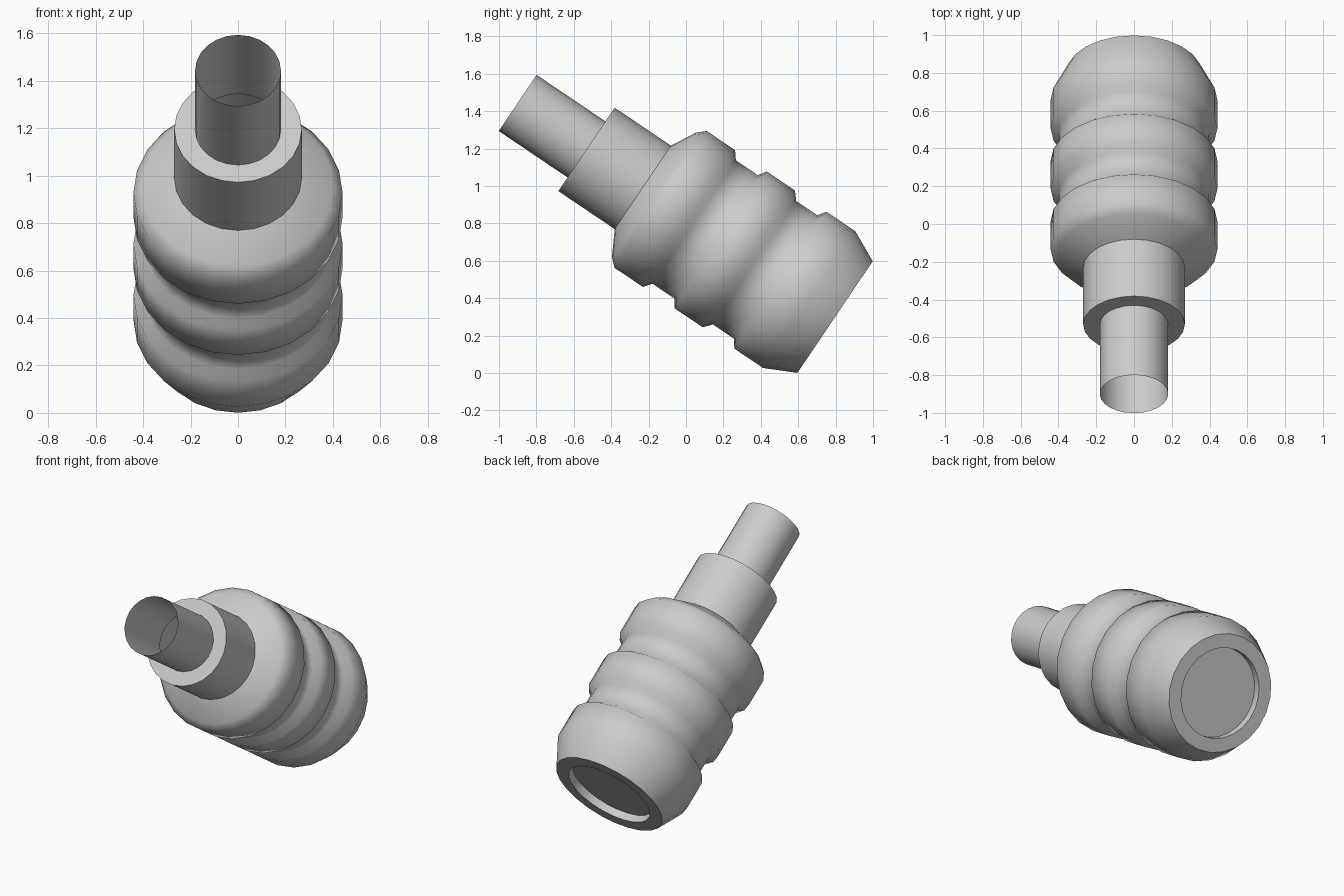
import bpy, bmesh, math
from mathutils import Matrix, Vector

if "Cube" in bpy.data.objects:
    bpy.data.objects.remove(bpy.data.objects["Cube"])

SEGMENTS = 24

# (distance along axis from base, radius): recess, ridged body, collar, open spout
profile = [
    (0.05, 0.275), (0.0, 0.275), (0.0, 0.36),
    (0.167, 0.441), (0.352, 0.441), (0.384, 0.398),
    (0.519, 0.398), (0.556, 0.441), (0.738, 0.441), (0.767, 0.398),
    (0.908, 0.398), (0.942, 0.441), (1.125, 0.441), (1.168, 0.402),
    (1.24, 0.269), (1.603, 0.269), (1.603, 0.181), (2.047, 0.181),
]


def lathe(name, points):
    bm = bmesh.new()
    rings = []
    for t, r in points:
        rings.append([bm.verts.new((r * math.cos(a), r * math.sin(a), t))
                      for a in (2 * math.pi * i / SEGMENTS for i in range(SEGMENTS))])
    for low, high in zip(rings, rings[1:]):
        for i in range(SEGMENTS):
            j = (i + 1) % SEGMENTS
            bm.faces.new((low[i], low[j], high[j], high[i]))
    # Recessed base disc; the spout end stays open
    bm.faces.new(list(reversed(rings[0])))
    mesh = bpy.data.meshes.new(name)
    bm.to_mesh(mesh)
    bm.free()
    obj = bpy.data.objects.new(name, mesh)
    bpy.context.collection.objects.link(obj)
    return obj


# Whole bottle leaning forward, resting on the rim of its base
bottle = lathe("ridged_bottle", profile)
bottle.data.transform(Matrix.Translation(Vector((0, 0.797, 0.299)))
                      @ Matrix.Rotation(math.radians(56), 4, 'X'))

bpy.ops.object.select_all(action='DESELECT')
bottle.select_set(True)
bpy.context.view_layer.objects.active = bottle
bpy.ops.object.shade_smooth_by_angle(angle=math.radians(58))
